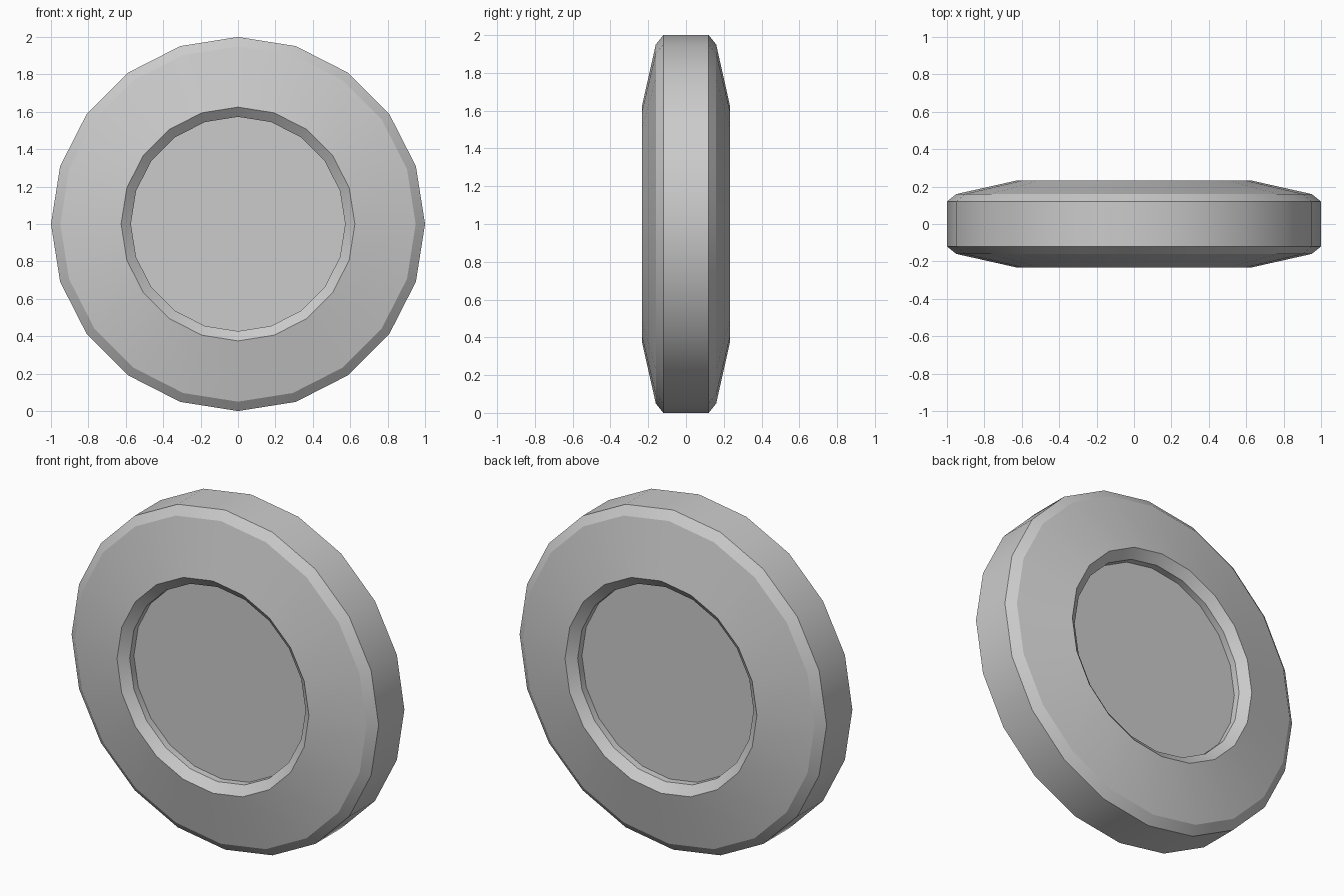
import bpy, bmesh, math

cube = bpy.data.objects.get("Cube")
if cube:
    bpy.data.objects.remove(cube, do_unlink=True)

SIDES = 20
CENTRE_Z = 1.0

grey = bpy.data.materials.new("light grey")
grey.use_nodes = True
grey.diffuse_color = (0.6, 0.6, 0.6, 1)
grey.node_tree.nodes["Principled BSDF"].inputs["Base Color"].default_value = (0.6, 0.6, 0.6, 1)


def lathe(name, profile, cap=False):
    """Revolve (radius, y) points about the wheel axle; optionally cap both ends."""
    bm = bmesh.new()
    rings = []
    for r, y in profile:
        angles = [math.tau * i / SIDES for i in range(SIDES)]
        rings.append([bm.verts.new((r * math.cos(a), y, r * math.sin(a))) for a in angles])
    for a, b in zip(rings, rings[1:]):
        for i in range(SIDES):
            j = (i + 1) % SIDES
            bm.faces.new((a[i], a[j], b[j], b[i]))
    if cap:
        bm.faces.new(rings[0])
        bm.faces.new(rings[-1])
    bmesh.ops.recalc_face_normals(bm, faces=bm.faces)
    mesh = bpy.data.meshes.new(name)
    bm.to_mesh(mesh)
    bm.free()
    mesh.materials.append(grey)
    ob = bpy.data.objects.new(name, mesh)
    ob.location.z = CENTRE_Z
    bpy.context.collection.objects.link(ob)
    bpy.ops.object.select_all(action='DESELECT')
    ob.select_set(True)
    bpy.context.view_layer.objects.active = ob
    bpy.ops.object.shade_smooth_by_angle(angle=math.radians(22))
    return ob


# Tyre: recess wall, chamfered lip, sloped sidewall, shoulder, tread; mirrored to the back
half = [(0.573, -0.15), (0.573, -0.19), (0.625, -0.233), (0.95, -0.16), (1.0, -0.12)]
# repeating the first point closes the ring through the bore
lathe("tyre", half + [(r, -y) for r, y in reversed(half)])

# Hub: flat disc recessed on both sides
lathe("hub_disc", [(0.573, -0.15), (0.573, 0.15)], cap=True)
